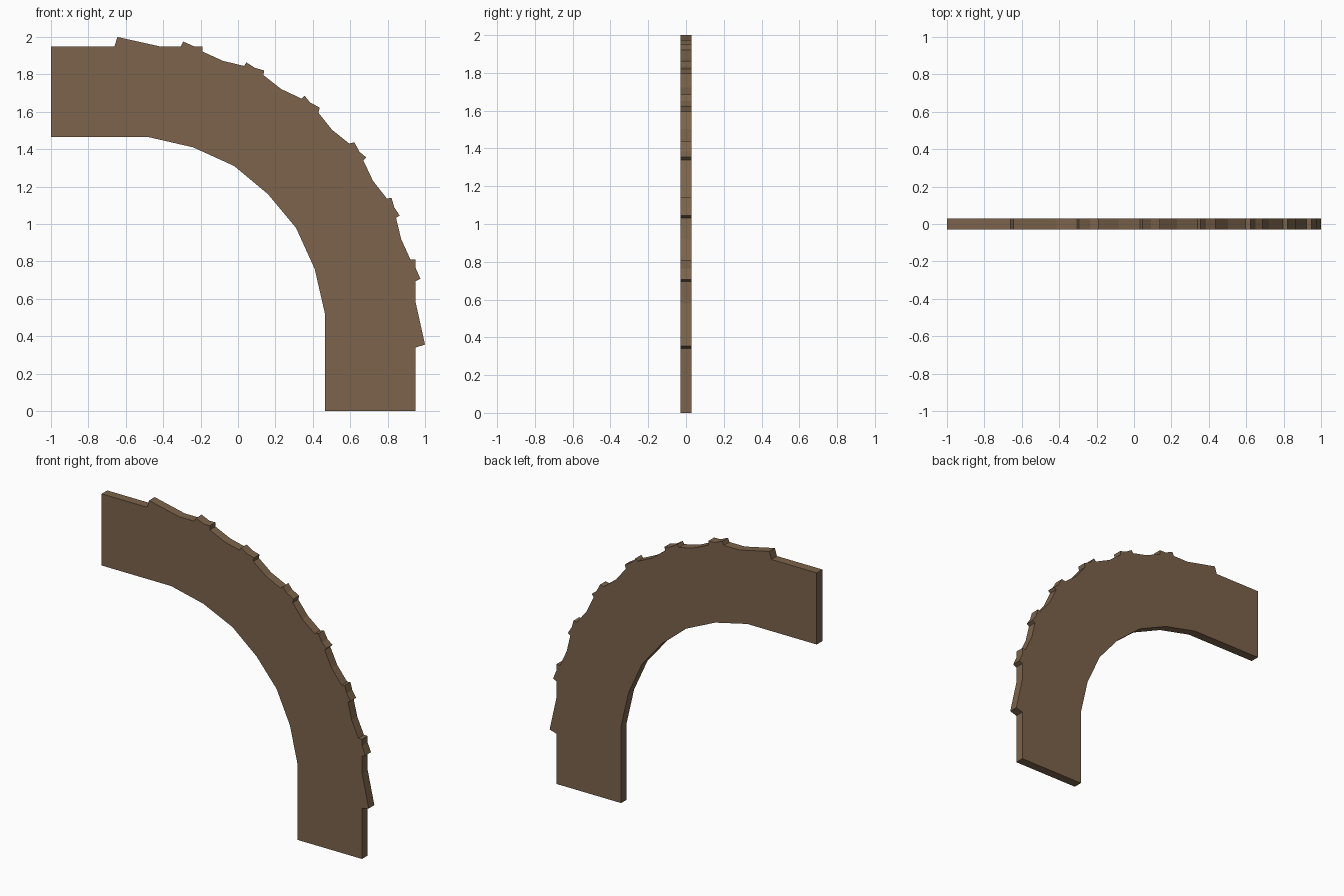
import bpy, bmesh

if "Cube" in bpy.data.objects:
    bpy.data.objects.remove(bpy.data.objects["Cube"])

HALF_THICK = 0.03

# Half profiles (x, z) from the upper left end to the diagonal of symmetry
outer_half = [(-1, 1.95), (-0.66, 1.95), (-0.645, 2.0), (-0.42, 1.95), (-0.305, 1.95),
              (-0.293, 1.975), (-0.235, 1.95), (-0.19, 1.95), (-0.19, 1.922),
              (-0.08, 1.872), (0.033, 1.845), (0.045, 1.864), (0.09, 1.835),
              (0.14, 1.821), (0.136, 1.796), (0.23, 1.722), (0.34, 1.67),
              (0.356, 1.686), (0.385, 1.65), (0.437, 1.622), (0.43, 1.595)]
inner_half = [(-1, 1.465), (-0.48, 1.465), (-0.24, 1.41), (-0.02, 1.31)]


def mirrored(half, middle):
    """Complete a half profile by reflecting it over the line z = x + 1."""
    return half + [middle] + [(z - 1, x + 1) for x, z in reversed(half)]


outline = mirrored(outer_half, (0.503, 1.503)) + mirrored(inner_half, (0.16, 1.16))[::-1]

# Curved timber brace: outline extruded through its thickness
bm = bmesh.new()
face = bm.faces.new([bm.verts.new((x, -HALF_THICK, z)) for x, z in outline])
ext = bmesh.ops.extrude_face_region(bm, geom=[face], use_keep_orig=True)
moved = [g for g in ext["geom"] if isinstance(g, bmesh.types.BMVert)]
bmesh.ops.translate(bm, verts=moved, vec=(0, 2 * HALF_THICK, 0))
bmesh.ops.recalc_face_normals(bm, faces=bm.faces)
mesh = bpy.data.meshes.new("curved_brace")
bm.to_mesh(mesh)
bm.free()
brace = bpy.data.objects.new("curved_brace", mesh)
bpy.context.collection.objects.link(brace)

# Brown wood
wood = bpy.data.materials.new("brown_wood")
wood.diffuse_color = (0.2, 0.125, 0.07, 1)
wood.use_nodes = True
wood.node_tree.nodes["Principled BSDF"].inputs["Base Color"].default_value = wood.diffuse_color
mesh.materials.append(wood)
